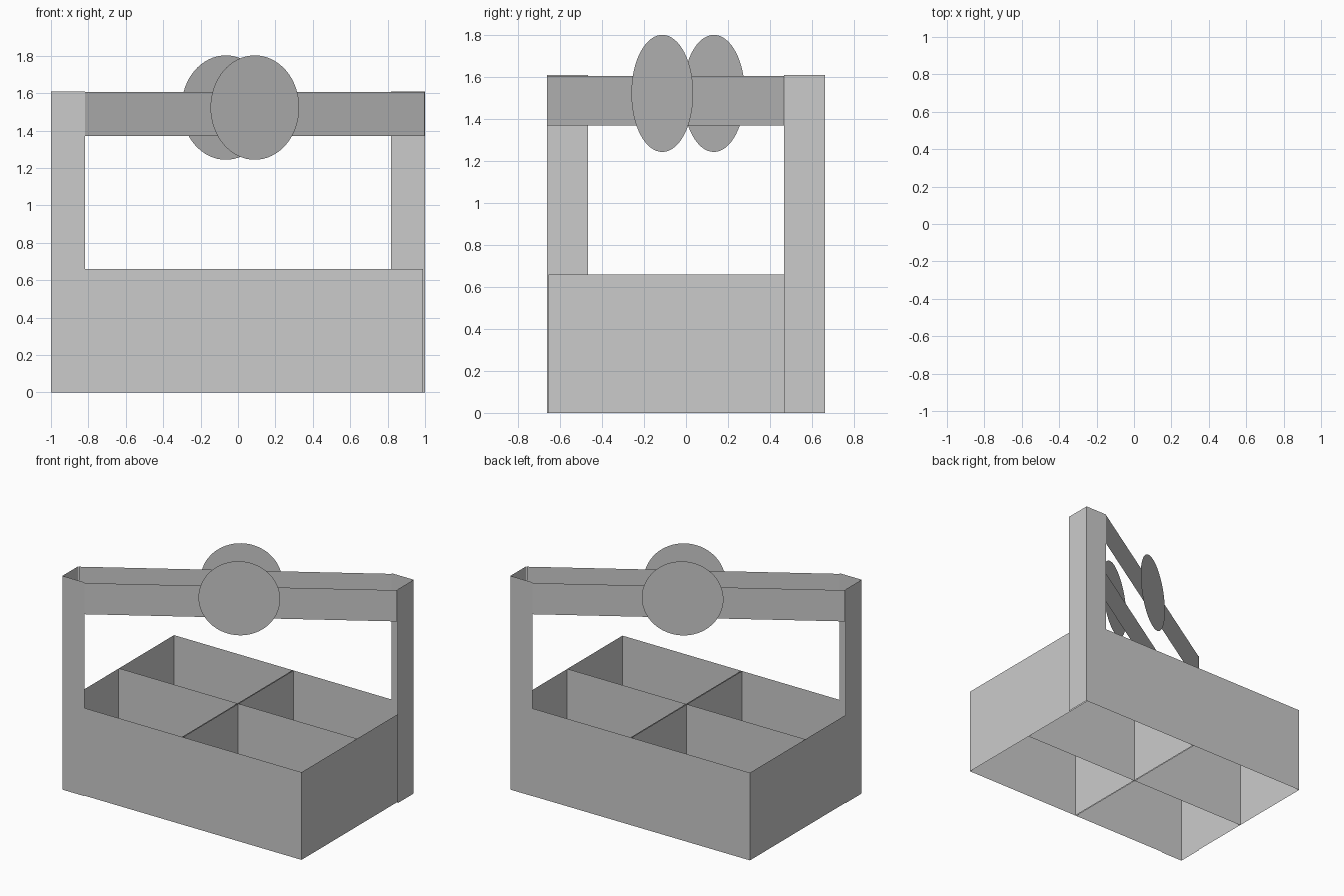
import bpy, math
from mathutils import Vector, Matrix

if "Cube" in bpy.data.objects:
    bpy.data.objects.remove(bpy.data.objects["Cube"])


def mesh_object(name, verts, faces):
    me = bpy.data.meshes.new(name)
    me.from_pydata(verts, [], faces)
    ob = bpy.data.objects.new(name, me)
    bpy.context.collection.objects.link(ob)
    return ob


def panel(name, path, z0, z1):
    """Upright sheet following a plan path of (x, y) points."""
    n = len(path)
    verts = [(x, y, z) for z in (z0, z1) for x, y in path]
    faces = [(i, i + 1, n + i + 1, n + i) for i in range(n - 1)]
    return mesh_object(name, verts, faces)


def disc(name, centre, along, radius, sides=64):
    """Upright round sheet facing across the given plan direction."""
    d = Vector((along[0], along[1], 0)).normalized()
    c, up = Vector(centre), Vector((0, 0, 1))
    angles = [2 * math.pi * i / sides for i in range(sides)]
    verts = [c + radius * (math.cos(a) * d + math.sin(a) * up) for a in angles]
    return mesh_object(name, verts, [tuple(range(sides))])


H = 0.66            # crate height
X0, X1 = -0.995, 0.988
Y0, Y1 = -0.655, 0.66

# Open crate walls (no floor)
panel("front_wall", [(X0, Y0), (X1, Y0)], 0, H)
panel("right_wall", [(X1, Y0), (X1, Y1)], 0, H)
panel("back_wall", [(X1, Y1), (0, Y1), (X0, Y1)], 0, H)
panel("left_wall", [(X0, Y1), (X0, Y0)], 0, H)

# Doubled cross dividers
for i, x in enumerate((-0.008, 0.0)):
    panel(f"cross_divider_{i}", [(x, Y0), (x, Y1)], 0, H)
for i, y in enumerate((0.0, 0.006)):
    panel(f"long_divider_{i}", [(X0, y), (X1, y)], 0, H)

# Opposite corners: angled post, diagonal handle strap and round badge
for name, s in (("front", 1), ("back", -1)):
    def turn(pts):
        return [(s * x, s * y) for x, y in pts]
    panel(f"{name}_post",
          turn([(-1.0, -0.467), (-1.0, -0.662), (-0.817, -0.662)]), 0, 1.61)
    panel(f"{name}_handle_strap",
          turn([(-0.817, -0.662), (0.998, 0.467)]), 1.37, 1.605)
    cx = 0.09 if s == 1 else -0.065
    cy = -0.113 if s == 1 else 0.133
    disc(f"{name}_round_plate", (cx, cy, 1.523), (s * 1.815, s * 1.129), 0.279)
